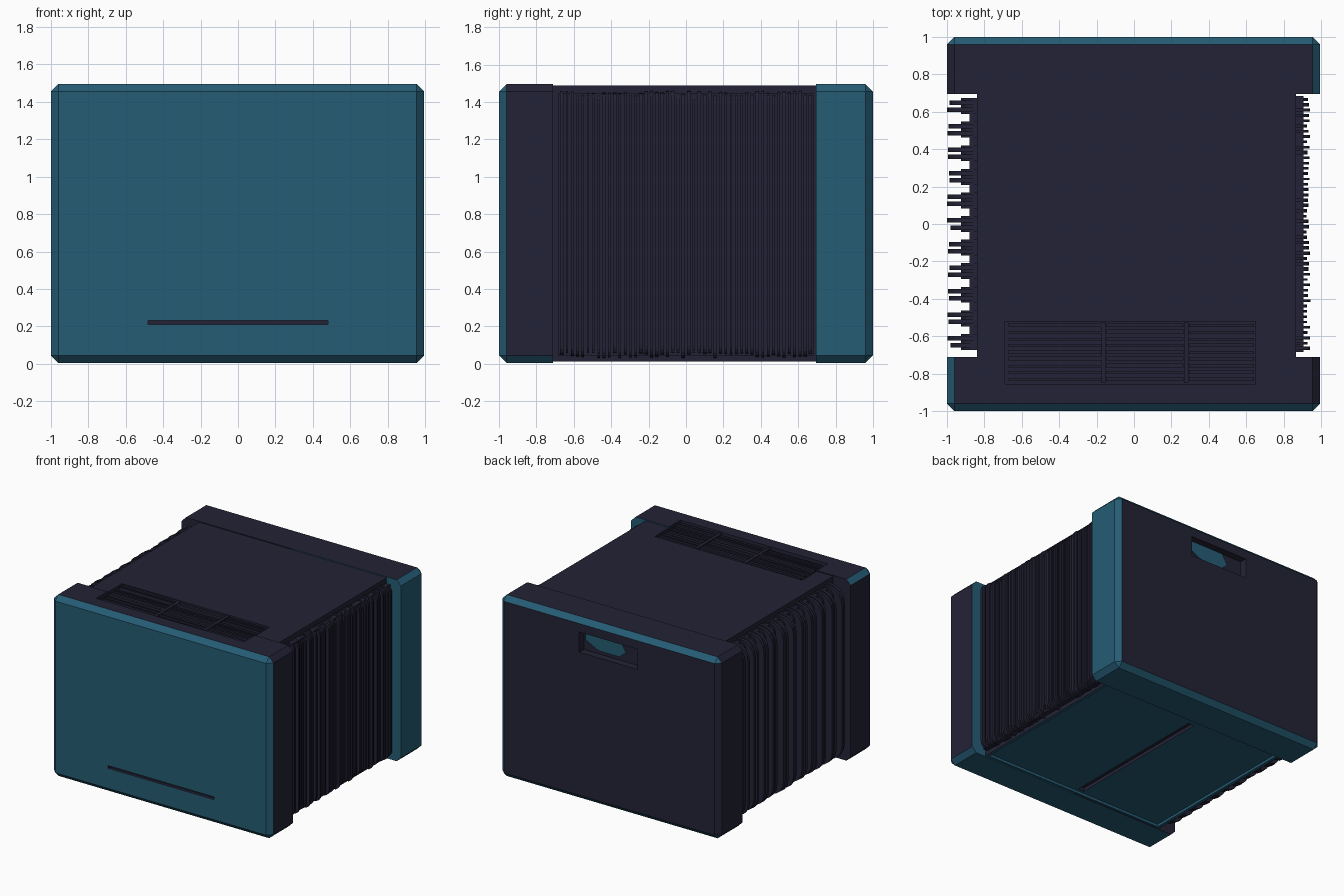
import bpy, bmesh, math, random

if "Cube" in bpy.data.objects:
    bpy.data.objects.remove(bpy.data.objects["Cube"])

random.seed(4)


def material(name, rgb):
    m = bpy.data.materials.new(name)
    m.diffuse_color = (*rgb, 1)
    m.use_nodes = True
    m.node_tree.nodes["Principled BSDF"].inputs["Base Color"].default_value = m.diffuse_color
    return m


DARK = material("dark plum", (0.0176, 0.0165, 0.037))
TEAL = material("deep teal", (0.019, 0.107, 0.178))


def finish(bm, name):
    bmesh.ops.recalc_face_normals(bm, faces=bm.faces)
    me = bpy.data.meshes.new(name)
    bm.to_mesh(me)
    bm.free()
    ob = bpy.data.objects.new(name, me)
    bpy.context.collection.objects.link(ob)
    me.materials.append(DARK)
    me.materials.append(TEAL)
    return ob


def add_box(bm, x0, x1, y0, y1, z0, z1):
    vs = bmesh.ops.create_cube(bm, size=1)["verts"]
    for v in vs:
        v.co = ((x0 + x1) / 2 + v.co.x * (x1 - x0),
                (y0 + y1) / 2 + v.co.y * (y1 - y0),
                (z0 + z1) / 2 + v.co.z * (z1 - z0))
    return vs


def box(name, *dims):
    bm = bmesh.new()
    add_box(bm, *dims)
    return finish(bm, name)


def add_prism(bm, pts, axis_pos, depth):
    """Extrude an (x, z) outline along y."""
    f = bm.faces.new([bm.verts.new((x, axis_pos, z)) for x, z in pts])
    out = bmesh.ops.extrude_face_region(bm, geom=[f])["geom"]
    for v in out:
        if isinstance(v, bmesh.types.BMVert):
            v.co.y += depth


def cut(ob, *dims):
    cutter = box("cutter", *dims)
    mod = ob.modifiers.new("cut", 'BOOLEAN')
    mod.operation = 'DIFFERENCE'
    mod.solver = 'EXACT'
    mod.object = cutter
    bpy.context.view_layer.objects.active = ob
    bpy.ops.object.modifier_apply(modifier=mod.name)
    bpy.data.objects.remove(cutter)


def paint(ob, is_teal):
    """Split the mesh down the middle, then colour faces by a rule."""
    bm = bmesh.new()
    bm.from_mesh(ob.data)
    bmesh.ops.bisect_plane(bm, geom=bm.verts[:] + bm.edges[:] + bm.faces[:],
                           plane_co=(0, 0, 0), plane_no=(1, 0, 0))
    bm.normal_update()
    for f in bm.faces:
        f.material_index = int(is_teal(f.normal, f.calc_center_median()))
    bm.to_mesh(ob.data)
    bm.free()


def end_block(name, y0, y1):
    """Slab with chamfers on every edge except around its inner face."""
    bm = bmesh.new()
    add_box(bm, -1, 0.995, y0, y1, 0.005, 1.495)
    inner = y1 if y0 < 0 else y0
    edges = [e for e in bm.edges
             if not all(abs(v.co.y - inner) < 1e-4 for v in e.verts)]
    bmesh.ops.bevel(bm, geom=edges, offset=0.04, segments=1,
                    affect='EDGES', profile=0.5)
    return finish(bm, name)


# Main body with a shallow panel sunk into the underside
bm = bmesh.new()
add_box(bm, -0.84, 0.865, -0.72, 0.72, 0.012, 1.488)
bm.normal_update()
under = [f for f in bm.faces if f.normal.z < -0.5]
bmesh.ops.inset_region(bm, faces=under, thickness=0.035, depth=0)
bmesh.ops.inset_region(bm, faces=under, thickness=0.001, depth=-0.02)
body = finish(bm, "body")

# Front and back end blocks
front = end_block("front_block", -1, -0.71)
back = end_block("back_block", 0.695, 1)

# Top vent recess, front slot, rear handle recess, underside groove
for ob in (front, body):
    cut(ob, -0.69, 0.65, -0.855, -0.52, 1.46, 1.6)
cut(front, -0.48, 0.48, -1.1, -0.975, 0.21, 0.232)
cut(back, -0.26, 0.27, 0.94, 1.1, 1.22, 1.385)
cut(body, -0.07, -0.015, -0.67, 0.62, -0.1, 0.06)


def front_teal(n, c):
    if 0.2 < c.z < 0.24 and abs(c.x) < 0.49 and -0.999 < c.y < -0.8:
        return False
    return (n.y < -0.5 or n.z < -0.5 or (n.x < -0.5 and n.z > 0.5)
            or (n.y > 0.5 and c.x > 0 and c.z < 1.45))


def back_teal(n, c):
    if 1.2 < c.z < 1.4 and abs(c.x) < 0.28 and c.y < 0.999 and c.y > 0.9:
        return False
    return (n.x > 0.5 or n.z < -0.5 or (n.y < -0.5 and c.x > 0)
            or (n.y > 0.5 and n.z > 0.5))


def body_teal(n, c):
    groove = -0.08 < c.x < -0.01 and (c.z > 0.04 or abs(n.z) < 0.5)
    return c.z < 0.1 and not groove


paint(front, front_teal)
paint(back, back_teal)
paint(body, body_teal)

# Coloured latch plate inside the rear handle
bm = bmesh.new()
add_prism(bm, [(0.25, 1.38), (-0.07, 1.38), (-0.12, 1.3), (-0.06, 1.25),
               (0.13, 1.25), (0.25, 1.31)], 0.942, 0.008)
latch = finish(bm, "latch_plate")
for p in latch.data.polygons:
    p.material_index = 1

# Vent slats and dividers, slightly uneven
bm = bmesh.new()
for x0, x1 in ((-0.67, -0.175), (-0.15, 0.265), (0.295, 0.64)):
    for i in range(9):
        y = -0.838 + i * 0.036
        add_box(bm, x0, x1, y, y + random.uniform(0.012, 0.022),
                1.455, random.uniform(1.475, 1.49))
for x in (-0.163, 0.28):
    add_box(bm, x - 0.012, x + 0.012, -0.85, -0.525, 1.455, 1.488)
finish(bm, "vent_slats")


def add_fin(bm, y, width, x_in, x_out, z0, z1, r):
    """Upright cooling fin with rounded outer corners."""
    s = 1 if x_out > 0 else -1
    cx = abs(x_out) - r
    pts = [(x_in, z0)]
    for zc, a0 in ((z0 + r, -90), (z1 - r, 0)):
        for k in range(5):
            a = math.radians(a0 + k * 22.5)
            pts.append((s * (cx + r * math.cos(a)), zc + r * math.sin(a)))
    pts.append((x_in, z1))
    add_prism(bm, pts, y - width / 2, width)


# Deep stepped fins on the left side
bm = bmesh.new()
add_box(bm, -0.88, -0.8, -0.67, 0.67, 0.05, 1.44)
for i in range(11):
    y = -0.63 + i * 0.126
    add_fin(bm, y, 0.085, -0.82, -0.925, 0.04, 1.45, 0.08)
    for d in (-0.019, 0.019):
        add_fin(bm, y + d, 0.024, -0.82, -1 + random.uniform(0, 0.02),
                0.045, 1.455, 0.12)
finish(bm, "left_fins")

# Fine uneven ridges on the right side
bm = bmesh.new()
add_box(bm, 0.83, 0.905, -0.685, 0.685, 0.045, 1.445)
for i in range(48):
    y = -0.665 + i * 0.0283
    add_fin(bm, y, random.uniform(0.012, 0.02), 0.84,
            random.uniform(0.922, 0.942), random.uniform(0.03, 0.05),
            random.uniform(1.44, 1.46), 0.05)
finish(bm, "right_ridges")
